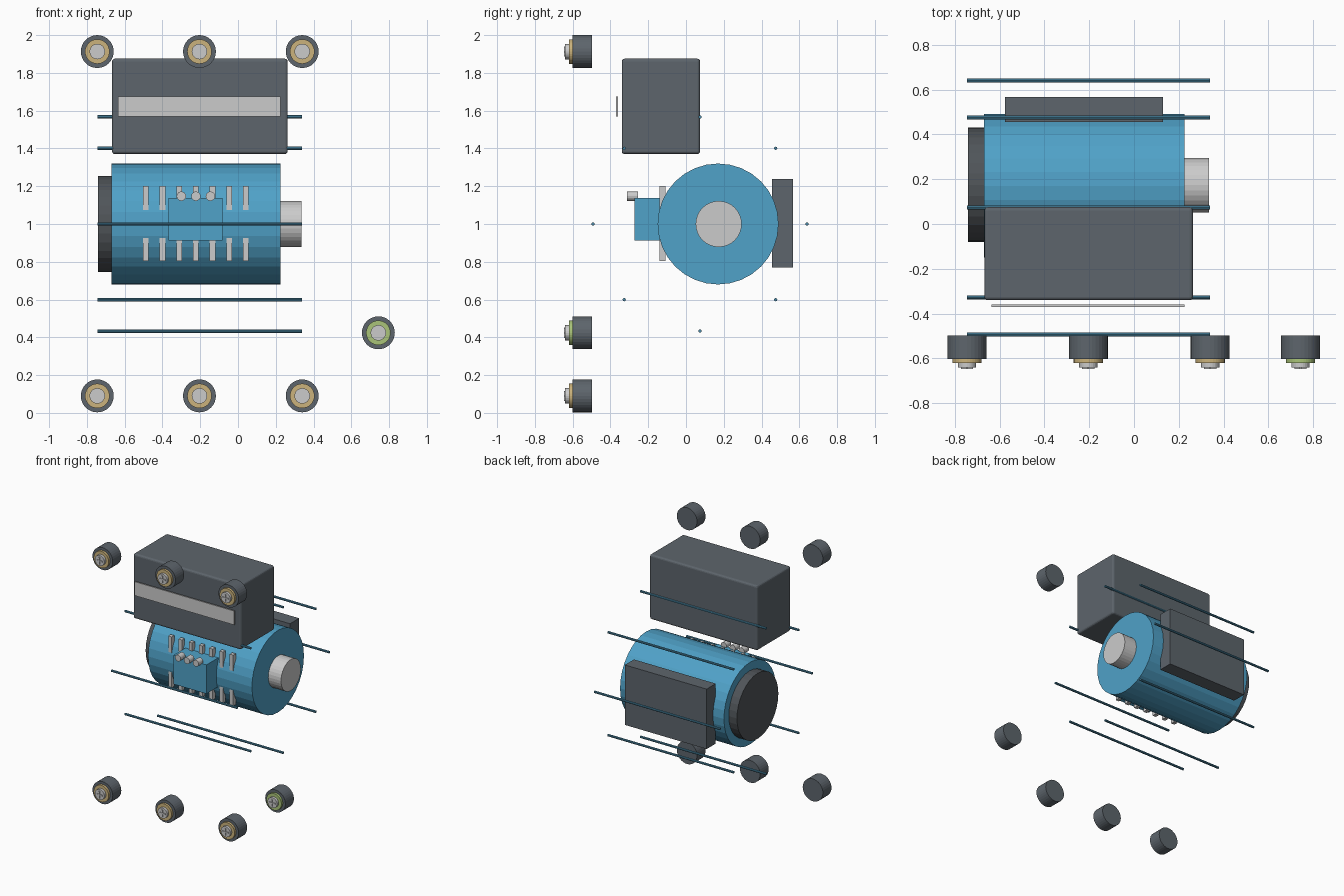
import bpy
from math import pi, sin, cos

if "Cube" in bpy.data.objects:
    bpy.data.objects.remove(bpy.data.objects["Cube"])


def material(name, rgb):
    m = bpy.data.materials.new(name)
    m.diffuse_color = (*rgb, 1)
    m.use_nodes = True
    m.node_tree.nodes["Principled BSDF"].inputs["Base Color"].default_value = m.diffuse_color
    return m


BLUE = material("motor_blue", (0.08, 0.36, 0.58))
SLATE = material("rod_blue", (0.07, 0.25, 0.38))
DARK = material("dark_grey", (0.11, 0.13, 0.15))
BLACK = material("charcoal", (0.08, 0.09, 0.10))
BRASS = material("brass", (0.60, 0.45, 0.20))
GREEN = material("earth_green", (0.40, 0.55, 0.19))


def finish(name, mat):
    o = bpy.context.object
    o.name = o.data.name = name
    if mat:
        o.data.materials.append(mat)
    return o


def box(name, lo, hi, mat=None, bevel=0):
    bpy.ops.mesh.primitive_cube_add(size=1, location=[(a + b) / 2 for a, b in zip(lo, hi)])
    bpy.context.object.scale = [b - a for a, b in zip(lo, hi)]
    bpy.ops.object.transform_apply(location=False, rotation=False, scale=True)
    o = finish(name, mat)
    if bevel:
        m = o.modifiers.new("bevel", 'BEVEL')
        m.width, m.segments = bevel, 3
    return o


def cyl_x(name, x0, x1, y, z, r, mat=None, n=32):
    bpy.ops.mesh.primitive_cylinder_add(vertices=n, radius=r, depth=x1 - x0,
                                        location=((x0 + x1) / 2, y, z), rotation=(0, pi / 2, 0))
    return finish(name, mat)


def cyl_y(name, x, y0, y1, z, r, mat=None, n=32):
    bpy.ops.mesh.primitive_cylinder_add(vertices=n, radius=r, depth=y1 - y0,
                                        location=(x, (y0 + y1) / 2, z), rotation=(pi / 2, 0, 0))
    return finish(name, mat)


# Motor body, rear fan cover and shaft
MY, MZ = 0.17, 1.0
cyl_x("motor_body", -0.67, 0.225, MY, MZ, 0.32, BLUE)
cyl_x("fan_cover", -0.74, -0.67, MY + 0.005, MZ, 0.255, BLACK)
cyl_x("shaft", 0.225, 0.335, MY + 0.003, MZ, 0.122)

# Mounting plate behind the motor
box("mounting_plate", (-0.575, 0.455, 0.77), (0.13, 0.567, 1.237), DARK)

# Cooling fins, half sunk in the motor
for i in range(7):
    x = -0.488 + i * 0.0883
    box(f"cooling_fin_{i + 1}", (x - 0.015, -0.14, 0.803), (x + 0.015, -0.108, 1.2))

# Junction box and its cable glands
box("junction_box", (-0.367, -0.272, 0.912), (-0.082, -0.125, 1.137), BLUE)
for i in range(3):
    cyl_y(f"cable_gland_{i + 1}", -0.3 + i * 0.077, -0.312, -0.255, 1.147, 0.025, None, 16)

# Upper housing and blank name plate
box("housing", (-0.667, -0.34, 1.37), (0.263, 0.075, 1.875), DARK, 0.015)
box("name_plate", (-0.635, -0.37, 1.568), (0.226, -0.36, 1.676))

# Ring of eight thin rods around the motor
for i in range(8):
    a = i * pi / 4
    cyl_x(f"rod_{i + 1}", -0.745, 0.34, 0.074 + 0.567 * cos(a), 1.0 + 0.567 * sin(a),
          0.009, SLATE, 8)


# Screw terminals: body, washer, screw head and cross
def terminal(name, x, z, washer):
    cyl_y(name + "_body", x, -0.602, -0.497, z, 0.087, DARK)
    cyl_y(name + "_washer", x, -0.62, -0.6, z, 0.065, washer)
    cyl_y(name + "_screw", x, -0.64, -0.615, z, 0.041, None, 24)
    for part, w, h in (("slot_across", 0.027, 0.004), ("slot_upright", 0.004, 0.027)):
        box(f"{name}_{part}", (x - w, -0.646, z - h), (x + w, -0.635, z + h))


for row, z in (("top", 1.913), ("bottom", 0.09)):
    for i, x in enumerate((-0.745, -0.204, 0.34)):
        terminal(f"{row}_terminal_{i + 1}", x, z, BRASS)
terminal("earth_terminal", 0.743, 0.424, GREEN)
